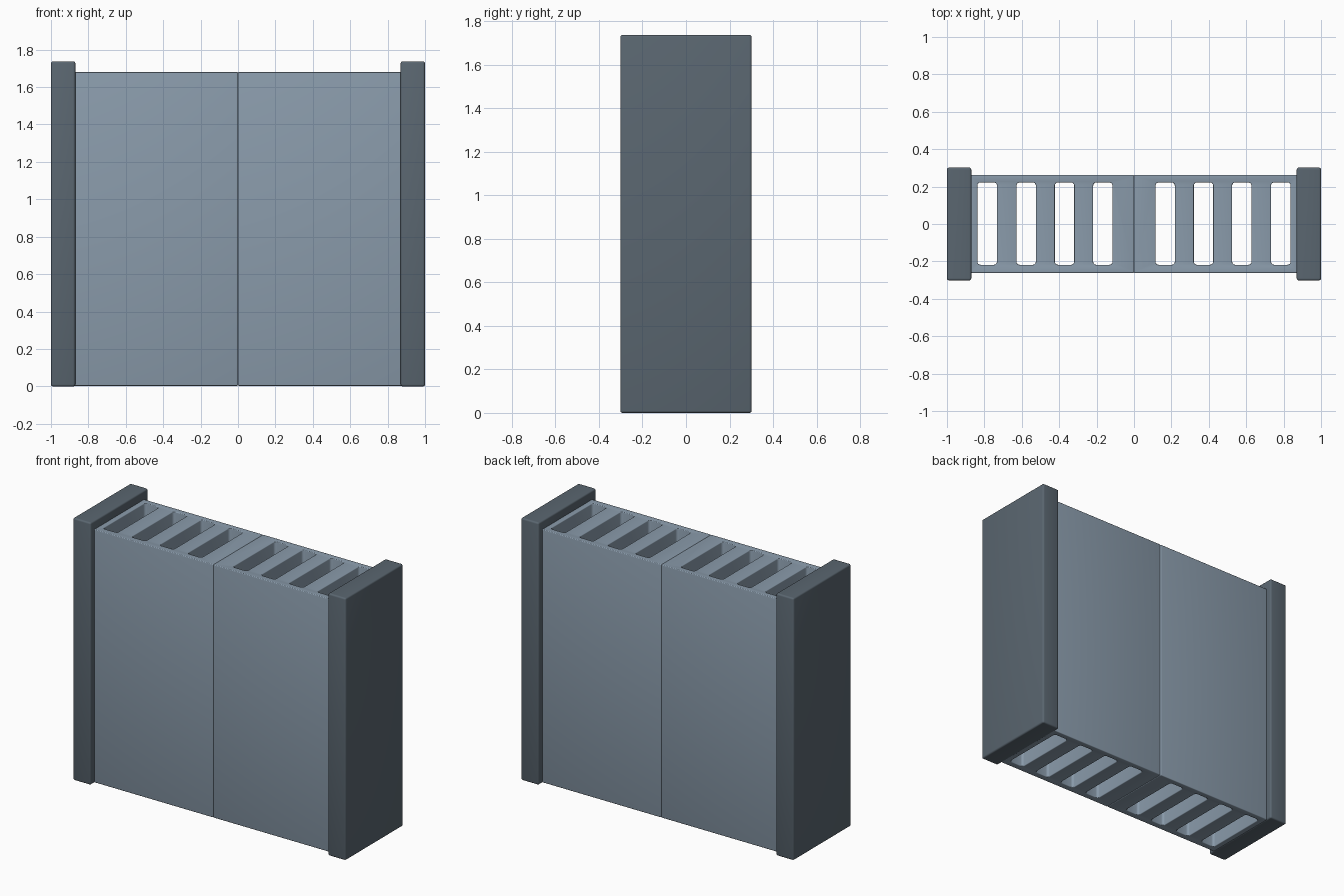
import bpy, bmesh, math

if "Cube" in bpy.data.objects:
    bpy.data.objects.remove(bpy.data.objects["Cube"])

def material(name, rgb):
    m = bpy.data.materials.new(name)
    m.diffuse_color = (*rgb, 1)
    m.use_nodes = True
    m.node_tree.nodes["Principled BSDF"].inputs["Base Color"].default_value = m.diffuse_color
    return m

body_mat = material("light slate", (0.254, 0.328, 0.407))
plate_mat = material("dark slate", (0.102, 0.133, 0.162))

def rounded_rect(x0, x1, y0, y1, r, n=4):
    """Corner-rounded rectangle outline, counter-clockwise."""
    pts = []
    corners = [(x1 - r, y1 - r), (x0 + r, y1 - r), (x0 + r, y0 + r), (x1 - r, y0 + r)]
    for k, (cx, cy) in enumerate(corners):
        for i in range(n + 1):
            a = math.pi / 2 * (k + i / n)
            pts.append((cx + r * math.cos(a), cy + r * math.sin(a)))
    return pts

def slab(name, outlines, z0, z1, bevel, mat):
    """Extrude outlines (first solid, rest holes) with softened rims."""
    cu = bpy.data.curves.new(name, 'CURVE')
    cu.dimensions = '2D'
    cu.fill_mode = 'BOTH'
    cu.extrude = (z1 - z0) / 2 - bevel
    cu.bevel_depth = bevel
    cu.bevel_resolution = 2
    cu.offset = -bevel
    for pts in outlines:
        sp = cu.splines.new('POLY')
        sp.points.add(len(pts) - 1)
        for p, (x, y) in zip(sp.points, pts):
            p.co = (x, y, 0, 1)
        sp.use_cyclic_u = True
    ob = bpy.data.objects.new(name, cu)
    bpy.context.collection.objects.link(ob)
    ob.location.z = (z0 + z1) / 2
    bpy.ops.object.select_all(action='DESELECT')
    ob.select_set(True)
    bpy.context.view_layer.objects.active = ob
    bpy.ops.object.convert(target='MESH')
    ob = bpy.context.object
    bm = bmesh.new()
    bm.from_mesh(ob.data)
    bmesh.ops.remove_doubles(bm, verts=bm.verts, dist=0.0002)
    bmesh.ops.recalc_face_normals(bm, faces=bm.faces)
    bm.to_mesh(ob.data)
    bm.free()
    ob.data.materials.clear()
    ob.data.materials.append(mat)
    bpy.ops.object.shade_smooth_by_angle(angle=math.radians(35))
    return ob

def span(side, a, b):
    return sorted((side * a, side * b))

slots = [(0.115, 0.218), (0.32, 0.423), (0.525, 0.628), (0.733, 0.837)]

for side, label in ((-1, "left"), (1, "right")):
    # Half of the body with four open vertical shafts
    outlines = [rounded_rect(*span(side, 0, 0.88), -0.262, 0.262, 0.008)]
    outlines += [rounded_rect(*span(side, a, b), -0.218, 0.222, 0.016) for a, b in slots]
    slab(label + "_slotted_body", outlines, 0.003, 1.68, 0.005, body_mat)
    # Taller end plate
    slab(label + "_end_plate", [rounded_rect(*span(side, 0.87, 1.0), -0.302, 0.302, 0.012)],
         0.0, 1.737, 0.01, plate_mat)
